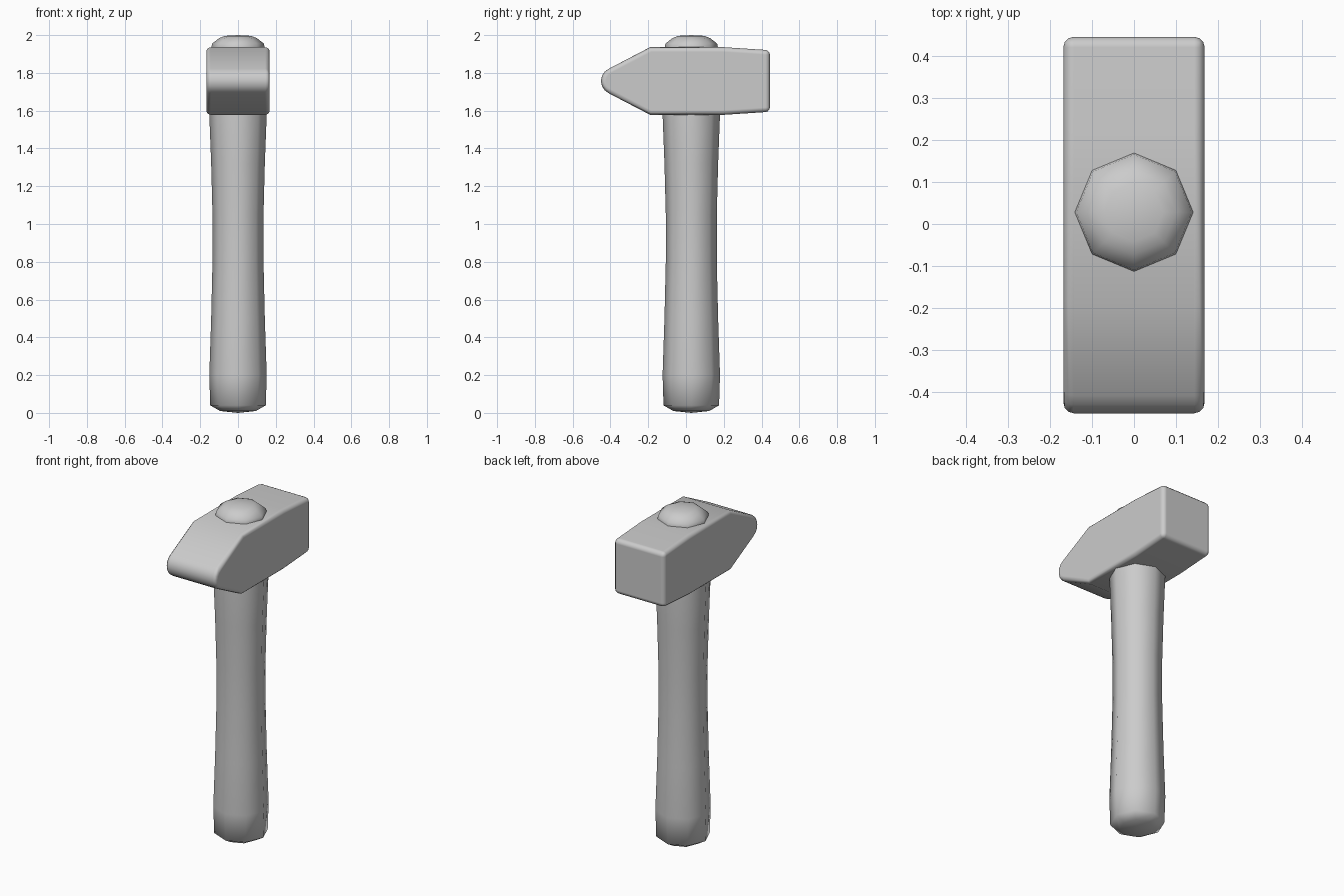
import bpy, bmesh
from math import cos, sin, radians, pi

if "Cube" in bpy.data.objects:
    bpy.data.objects.remove(bpy.data.objects["Cube"])


def finish(name, bm, smooth_angle):
    bmesh.ops.recalc_face_normals(bm, faces=bm.faces)
    mesh = bpy.data.meshes.new(name)
    bm.to_mesh(mesh)
    bm.free()
    obj = bpy.data.objects.new(name, mesh)
    bpy.context.collection.objects.link(obj)
    bpy.ops.object.select_all(action='DESELECT')
    obj.select_set(True)
    bpy.context.view_layer.objects.active = obj
    bpy.ops.object.shade_smooth_by_angle(angle=radians(smooth_angle))
    return obj


def lathe(name, profile, cy, sides=8):
    """Stack of (radius, z) rings closed by a centre point at each end."""
    bm = bmesh.new()
    rings = [[bm.verts.new((r * cos(2 * pi * i / sides), cy + r * sin(2 * pi * i / sides), z))
              for i in range(sides)] for r, z in profile[1:-1]]
    ends = [bm.verts.new((0, cy, z)) for z in (profile[0][1], profile[-1][1])]
    for i in range(sides):
        j = (i + 1) % sides
        for a, b in zip(rings, rings[1:]):
            bm.faces.new((a[i], a[j], b[j], b[i]))
        bm.faces.new((ends[0], rings[0][j], rings[0][i]))
        bm.faces.new((ends[1], rings[-1][i], rings[-1][j]))
    return finish(name, bm, 60)


# Octagonal handle with a slight waist, rounded butt and domed top
lathe("handle", [(0, 0.0), (0.095, 0.01), (0.147, 0.04), (0.152, 0.2), (0.142, 0.5),
                 (0.135, 0.8), (0.135, 1.05), (0.142, 1.32), (0.152, 1.58),
                 (0.141, 1.935), (0.137, 1.955), (0.1, 1.984), (0.07, 1.996), (0, 2.0)], 0.028)

# Hammer head: side profile (y, z) extruded across x
half_width, mid_z = 0.168, 1.757
upper = [(0.445, 0.163), (0.2, 0.179), (-0.19, 0.179)]
start, steps = 114.5, 6
nose = [radians(start + (360 - 2 * start) * i / steps) for i in range(steps + 1)]
outline = (upper + [(-0.378 + 0.072 * cos(a), 0.072 * sin(a)) for a in nose]
           + [(y, -z) for y, z in reversed(upper)])

bm = bmesh.new()
face = bm.faces.new([bm.verts.new((-half_width, y, mid_z + z)) for y, z in outline])
ext = bmesh.ops.extrude_face_region(bm, geom=[face], use_keep_orig=True)
moved = [g for g in ext["geom"] if isinstance(g, bmesh.types.BMVert)]
bmesh.ops.translate(bm, verts=moved, vec=(2 * half_width, 0, 0))
head = finish("hammer_head", bm, 50)

# Soft worn edges on the head
bevel = head.modifiers.new("edge_rounding", 'BEVEL')
bevel.width = 0.025
bevel.segments = 3
bevel.limit_method = 'ANGLE'
bevel.angle_limit = radians(40)
bevel.harden_normals = True
